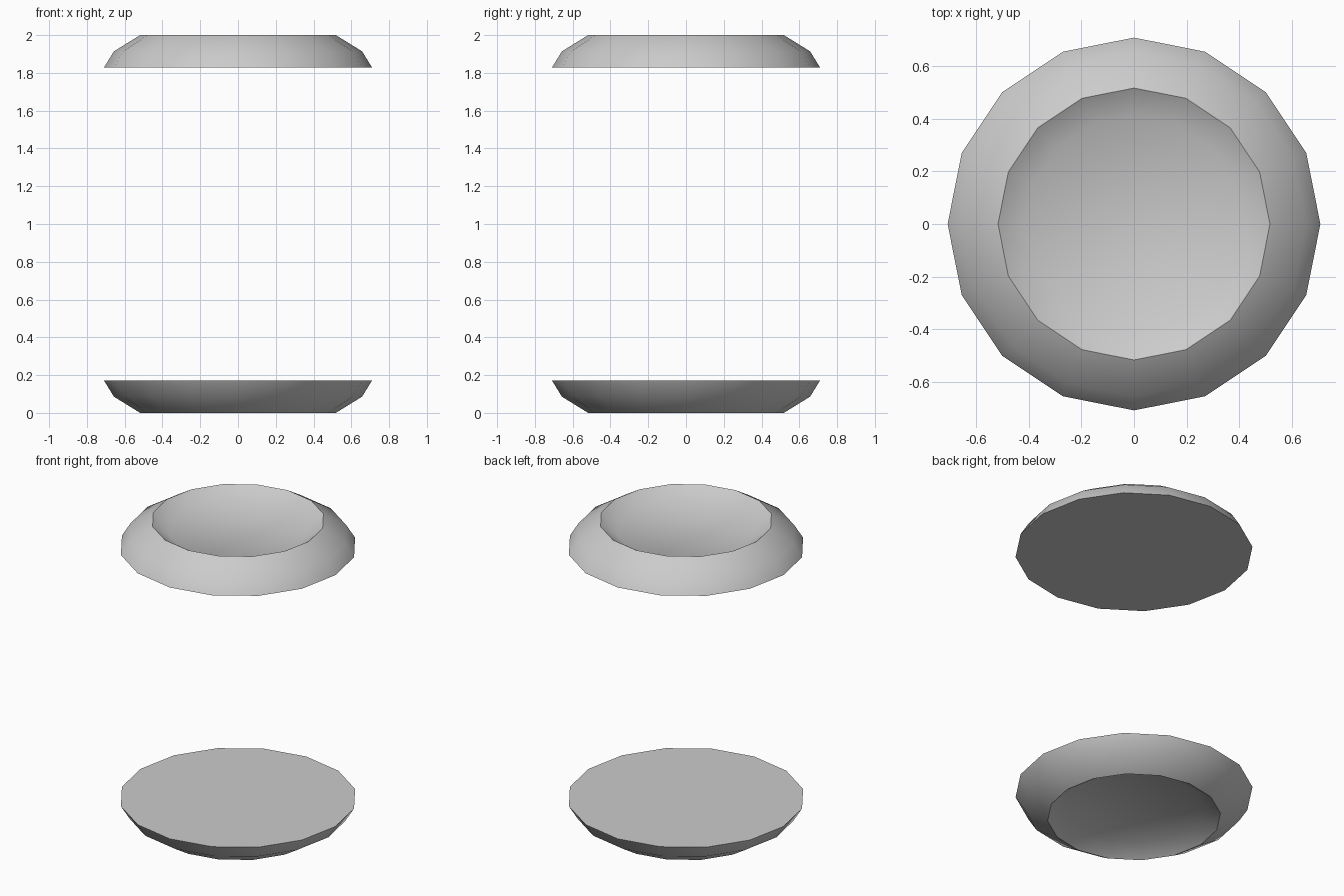
import bpy, bmesh, math

if "Cube" in bpy.data.objects:
    bpy.data.objects.remove(bpy.data.objects["Cube"])

SIDES = 16
# (radius, height above the flat inner face): outer edge, shoulder, rim, recessed floor
PROFILE = [(0.71, 0.0), (0.657, 0.086), (0.518, 0.172), (0.414, 0.108)]


def make_cap(name, base_z, direction):
    """Closed, dished disc; direction +1 opens upward, -1 opens downward."""
    bm = bmesh.new()
    rings = []
    for r, h in PROFILE:
        rings.append([bm.verts.new((r * math.cos(2 * math.pi * i / SIDES),
                                    r * math.sin(2 * math.pi * i / SIDES),
                                    base_z + direction * h)) for i in range(SIDES)])
    for low, high in zip(rings, rings[1:]):
        for i in range(SIDES):
            j = (i + 1) % SIDES
            bm.faces.new((low[i], low[j], high[j], high[i]))
    # flat face and recessed floor
    bm.faces.new(rings[0])
    bm.faces.new(rings[-1])
    bmesh.ops.recalc_face_normals(bm, faces=bm.faces)
    mesh = bpy.data.meshes.new(name)
    bm.to_mesh(mesh)
    bm.free()
    obj = bpy.data.objects.new(name, mesh)
    bpy.context.collection.objects.link(obj)
    bpy.ops.object.select_all(action='DESELECT')
    obj.select_set(True)
    bpy.context.view_layer.objects.active = obj
    bpy.ops.object.shade_smooth_by_angle(angle=math.radians(40))
    return obj


# matching end caps, facing away from each other
make_cap("top_cap", 1.828, 1)
make_cap("bottom_cap", 0.172, -1)
